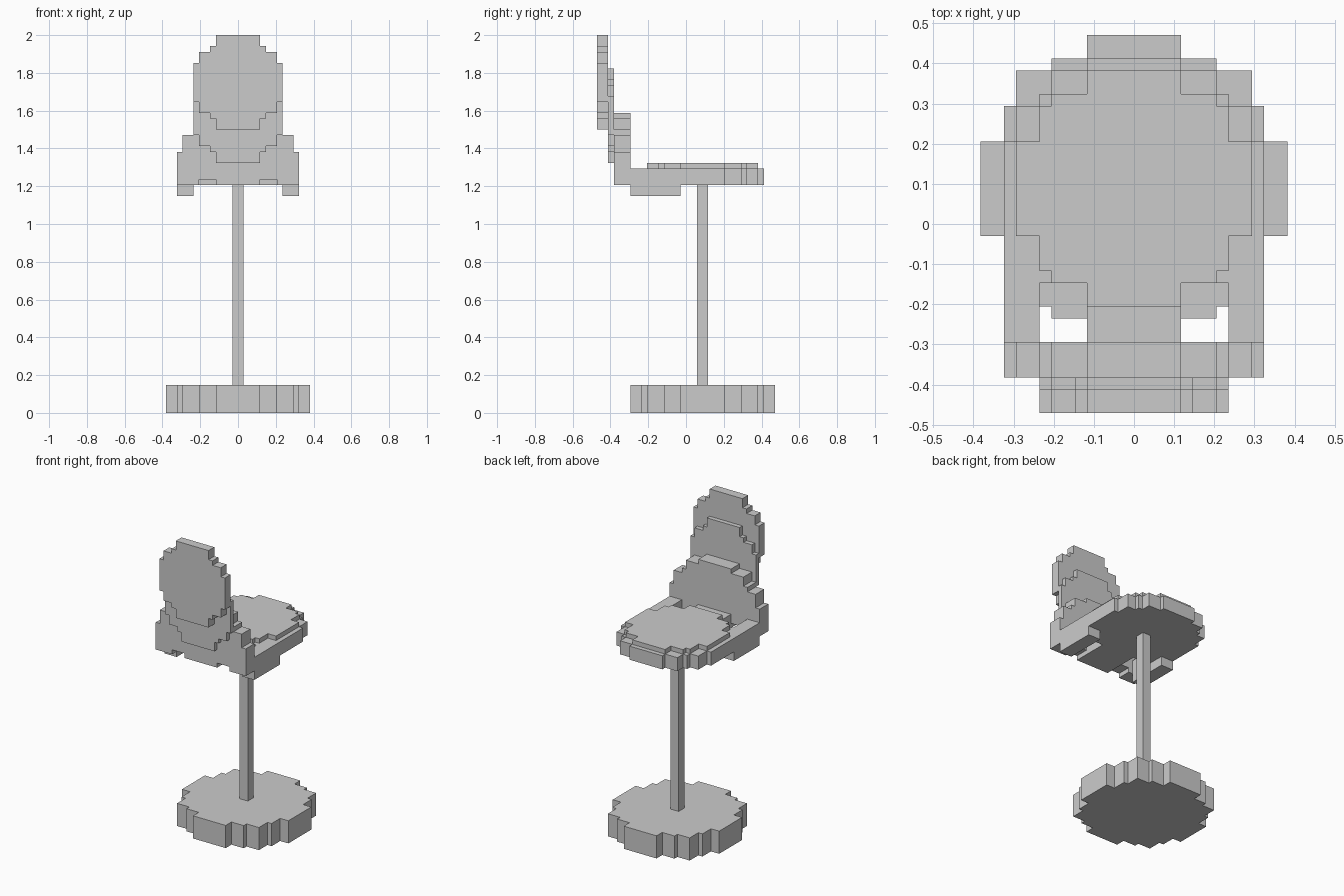
import bpy, bmesh
from mathutils import Vector

if "Cube" in bpy.data.objects:
    bpy.data.objects.remove(bpy.data.objects["Cube"])

U = 2 / 68  # one block of the stepped grid


def slab(name, half, axis, lo, hi, centre=0):
    """Extrude a mirrored half outline (x >= 0, top to bottom) along 'z' or 'y'."""
    outline = half + [(-x, v) for x, v in reversed(half)]
    bm = bmesh.new()
    verts = []
    for x, v in outline:
        co = (x, v + centre, lo) if axis == 'z' else (x, lo, v + centre)
        verts.append(bm.verts.new(Vector(co) * U))
    face = bm.faces.new(verts)
    geo = bmesh.ops.extrude_face_region(bm, geom=[face])['geom']
    d = (0, 0, (hi - lo) * U) if axis == 'z' else (0, (hi - lo) * U, 0)
    bmesh.ops.translate(bm, vec=d, verts=[g for g in geo if isinstance(g, bmesh.types.BMVert)])
    bmesh.ops.recalc_face_normals(bm, faces=bm.faces)
    me = bpy.data.meshes.new(name)
    bm.to_mesh(me)
    bm.free()
    ob = bpy.data.objects.new(name, me)
    bpy.context.collection.objects.link(ob)
    return ob


def quarter(steps):
    """Stepped quarter circle from (half width, height) pairs, top down."""
    pts = []
    for i, (w, h) in enumerate(steps):
        pts.append((w, h))
        if i + 1 < len(steps):
            pts.append((w, steps[i + 1][1]))
    return pts


def disc(steps):
    top = quarter(steps)
    return top + [(x, -v) for x, v in reversed(top)]


def box(name, x0, x1, y0, y1, z0, z1):
    bm = bmesh.new()
    bmesh.ops.create_cube(bm, size=1)
    for v in bm.verts:
        v.co = Vector((x1 if v.co.x > 0 else x0,
                       y1 if v.co.y > 0 else y0,
                       z1 if v.co.z > 0 else z0)) * U
    me = bpy.data.meshes.new(name)
    bm.to_mesh(me)
    bm.free()
    ob = bpy.data.objects.new(name, me)
    bpy.context.collection.objects.link(ob)


CY = 3  # centre of the round parts in y
SHELL = quarter([(4, 11), (7, 10), (8, 8), (10, 7), (11, 4)])

# round foot and post
slab("base", disc([(4, 13), (7, 11), (10, 10), (11, 7), (13, 4)]), 'z', 0, 5, CY)
box("post", -1, 1, 2, 4, 5, 41)

# seat pan with two openings at the rear
slab("seat", SHELL + [(11, -13), (8, -13), (8, -8), (4, -8), (4, -13)], 'z', 41, 44, CY)
slab("seat_cushion", disc([(4, 10), (7, 8), (8, 7), (10, 4)]), 'z', 44, 45, CY)

# thick rails under the seat sides
for side, x0, x1 in (("left", -11, -8), ("right", 8, 11)):
    box("rail_" + side, x0, x1, -10, -1, 39, 41)

# backrest: lower shell, middle panel, upper panel
slab("back_shell", SHELL + [(11, -2), (7, -2), (7, -1), (4, -1), (4, -2)], 'y', -13, -10, 43)
PANEL = disc([(4, 8.5), (5, 6.5), (7, 5.5), (8, 3.5)])
slab("back_middle", PANEL, 'y', -14, -13, 53.5)
slab("back_upper", PANEL, 'y', -16, -14, 59.5)
